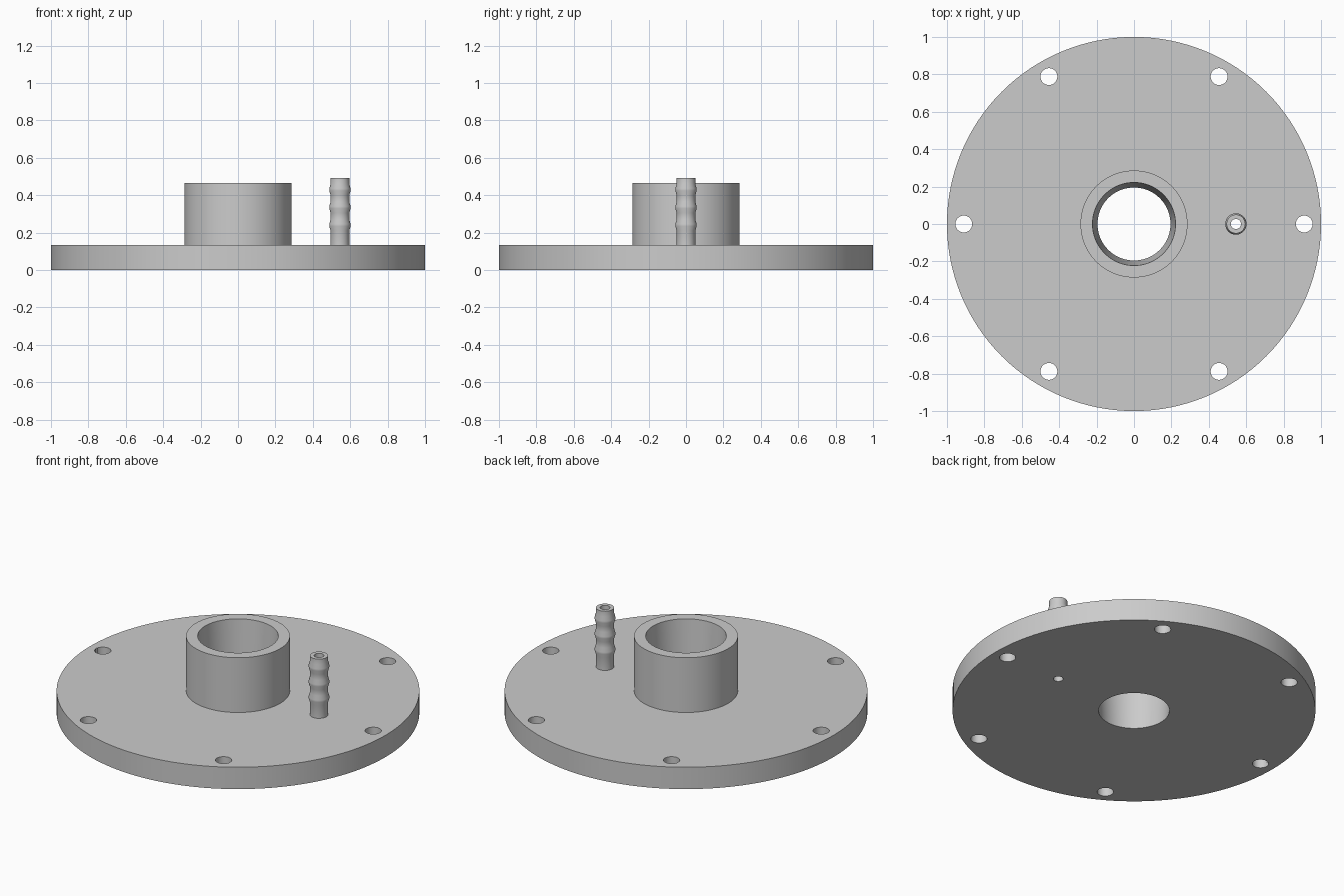
import bpy, bmesh
from math import cos, sin, pi, radians

cube = bpy.data.objects.get("Cube")
if cube:
    bpy.data.objects.remove(cube, do_unlink=True)

# Single grey finish
grey = bpy.data.materials.new("plain_grey")
grey.use_nodes = True
colour = (0.6, 0.6, 0.6, 1)
grey.diffuse_color = colour
grey.node_tree.nodes["Principled BSDF"].inputs["Base Color"].default_value = colour


def lathe(name, profile, segments, centre=(0, 0)):
    """Revolve a closed (radius, z) profile into a ring-shaped solid."""
    bm = bmesh.new()
    rings = []
    for i in range(segments):
        a = 2 * pi * i / segments
        rings.append([bm.verts.new((centre[0] + r * cos(a), centre[1] + r * sin(a), z))
                      for r, z in profile])
    n = len(profile)
    for i in range(segments):
        a, b = rings[i], rings[(i + 1) % segments]
        for j in range(n):
            k = (j + 1) % n
            bm.faces.new((a[j], b[j], b[k], a[k]))
    bmesh.ops.recalc_face_normals(bm, faces=bm.faces)
    mesh = bpy.data.meshes.new(name)
    bm.to_mesh(mesh)
    bm.free()
    mesh.materials.append(grey)
    obj = bpy.data.objects.new(name, mesh)
    bpy.context.collection.objects.link(obj)
    return obj


def select_only(obj):
    bpy.ops.object.select_all(action='DESELECT')
    obj.select_set(True)
    bpy.context.view_layer.objects.active = obj


def drill(obj, x, y, radius):
    """Cut a vertical round hole right through the object."""
    bpy.ops.mesh.primitive_cylinder_add(vertices=48, radius=radius, depth=1, location=(x, y, 0))
    cutter = bpy.context.object
    cutter.name = "hole_cutter"
    cutter.hide_render = True
    mod = obj.modifiers.new("hole", 'BOOLEAN')
    mod.object = cutter
    mod.operation = 'DIFFERENCE'
    mod.solver = 'EXACT'
    select_only(obj)
    bpy.ops.object.modifier_apply(modifier=mod.name)
    bpy.data.objects.remove(cutter, do_unlink=True)


PLATE_TOP = 0.133
FITTING_X = 0.545
BORE = 0.027

# Round plate and collar with a tapered central bore
flange = lathe("flange_plate", [(0.195, 0), (1, 0), (1, PLATE_TOP), (0.286, PLATE_TOP),
                                (0.286, 0.466), (0.222, 0.466)], 128)

# Six bolt holes and the hose fitting passage
for i in range(6):
    a = radians(60 * i)
    drill(flange, 0.91 * cos(a), 0.91 * sin(a), 0.045)
drill(flange, FITTING_X, 0, BORE)

# Hose fitting with three barbs
profile = [(BORE, PLATE_TOP), (0.05, PLATE_TOP)]
for peak in (0.24, 0.335, 0.43):
    profile += [(0.05, peak - 0.03), (0.057, peak - 0.006), (0.057, peak + 0.006), (0.05, peak + 0.03)]
profile += [(0.05, 0.493), (BORE, 0.493)]
fitting = lathe("hose_fitting", profile, 48, (FITTING_X, 0))

# Smooth round walls, sharp rims
for obj in (flange, fitting):
    select_only(obj)
    bpy.ops.object.shade_smooth_by_angle(angle=radians(30))
